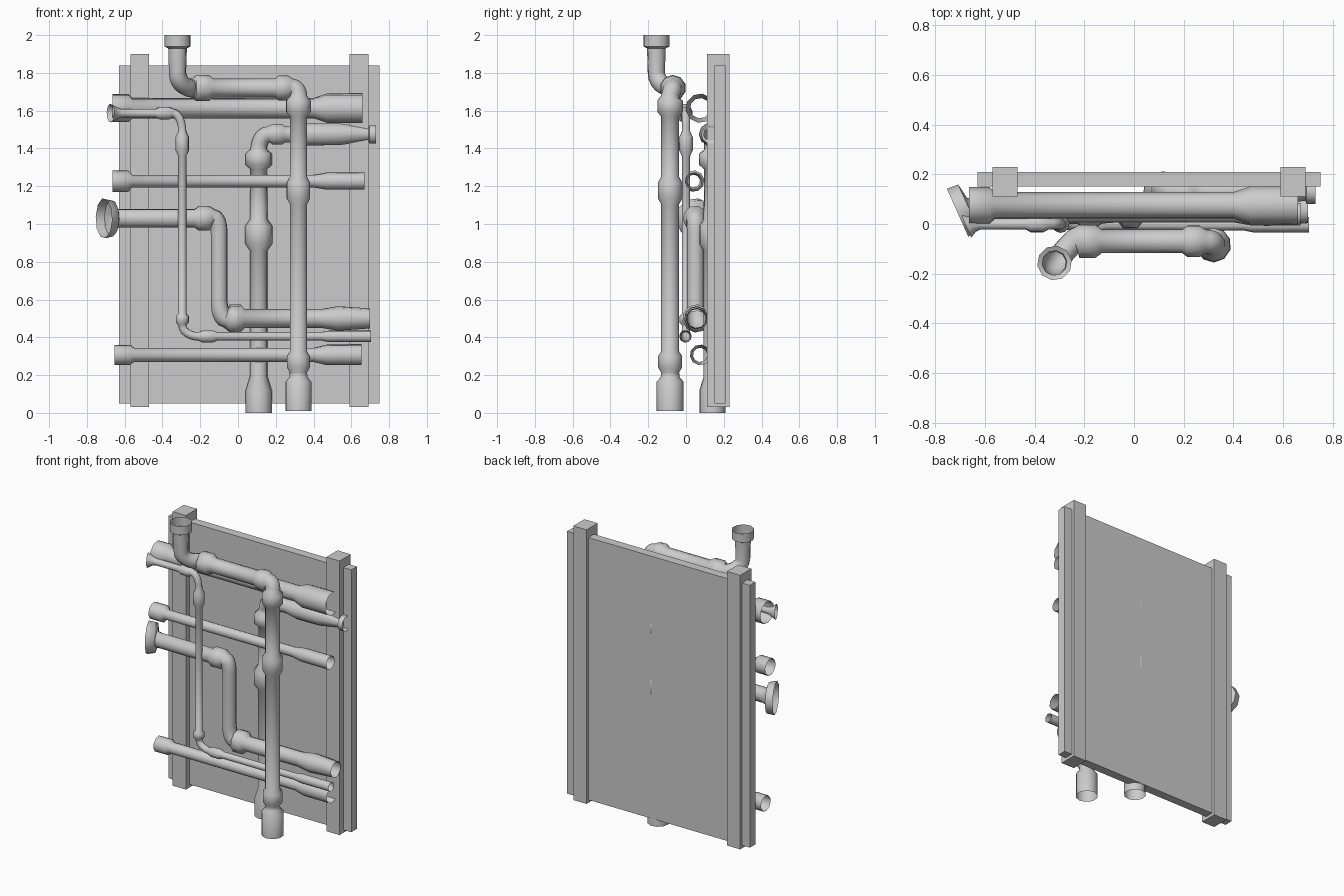
import bpy, bmesh, math
from mathutils import Vector

if "Cube" in bpy.data.objects:
    bpy.data.objects.remove(bpy.data.objects["Cube"])

SIDES = 10


def box(name, lo, hi):
    bm = bmesh.new()
    bmesh.ops.create_cube(bm, size=1)
    for v in bm.verts:
        v.co = [(a + b) / 2 + c * (b - a) for a, b, c in zip(lo, hi, v.co)]
    me = bpy.data.meshes.new(name)
    bm.to_mesh(me)
    bm.free()
    ob = bpy.data.objects.new(name, me)
    bpy.context.collection.objects.link(ob)


def sleeve(a, b, r, R):
    """Raised coupling between a and b on a pipe of radius r."""
    d = (b - a) * 0.22
    return [(a, r), (a + d, R), (b - d, R), (b, r)]


def run(axis, fixed, profile):
    """Straight run along an axis: (coordinate, radius) pairs at a fixed offset."""
    pts = []
    for c, r in profile:
        p = list(fixed)
        p.insert(axis, c)
        pts.append((Vector(p), r))
    return axis, pts


def pipe(name, runs, mouth=None):
    """Open tube through the runs, joined by rounded elbows; mouth tilts a flared inlet."""
    stations = []
    for axis, pts in runs:
        if stations:
            p0, r0 = stations[-1]
            p1, r1 = pts[0]
            corner = p0.copy()
            corner[prev_axis] = p1[prev_axis]
            c0, c1 = p0.lerp(corner, 0.55), p1.lerp(corner, 0.55)
            for i in range(1, 6):
                t = i / 6
                s = 1 - t
                stations.append((p0 * s**3 + c0 * 3*s*s*t + c1 * 3*s*t*t + p1 * t**3,
                                 r0 * s + r1 * t))
        stations += pts
        prev_axis = axis
    normals = [None] * len(stations)
    if mouth:
        tilt, rings = mouth
        stations = [(Vector(p), r) for p, r in rings] + stations
        normals = [Vector(tilt).normalized()] * len(rings) + normals
    bm = bmesh.new()
    last = len(stations) - 1
    side, old, prev = None, None, None
    for i, (p, r) in enumerate(stations):
        tan = normals[i] or ((stations[min(i + 1, last)][0] - p).normalized() +
                             (p - stations[max(i - 1, 0)][0]).normalized()).normalized()
        if side is None:
            side = tan.orthogonal().normalized()
        else:
            side = old.rotation_difference(tan) @ side
        old = tan
        up = tan.cross(side)
        ring = [bm.verts.new(p + r * (side * math.cos(a) + up * math.sin(a)))
                for a in (2 * math.pi * k / SIDES for k in range(SIDES))]
        if prev:
            for k in range(SIDES):
                n = (k + 1) % SIDES
                bm.faces.new((prev[k], prev[n], ring[n], ring[k]))
        prev = ring
    me = bpy.data.meshes.new(name)
    bm.to_mesh(me)
    bm.free()
    ob = bpy.data.objects.new(name, me)
    bpy.context.collection.objects.link(ob)
    bpy.ops.object.select_all(action='DESELECT')
    ob.select_set(True)
    bpy.context.view_layer.objects.active = ob
    bpy.ops.object.shade_smooth_by_angle(angle=math.radians(60))


# Backing board and its two posts
box("back_panel", (-0.63, 0.15, 0.05), (0.75, 0.21, 1.84))
for side_name, x in (("left", -0.52), ("right", 0.64)):
    box(side_name + "_post", (x - 0.05, 0.11, 0.03), (x + 0.05, 0.23, 1.90))

X, Y, Z = 0, 1, 2

# Straight cross pipes: name, y, z, radius, socket radius, end radius, right end x
for name, y, z, r, R0, R1, x0, x1 in (
        ("upper_cross_pipe", 0.075, 1.613, 0.054, 0.075, 0.078, -0.665, 0.66),
        ("middle_cross_pipe", 0.04, 1.227, 0.034, 0.057, 0.046, -0.665, 0.67),
        ("lower_cross_pipe", 0.075, 0.307, 0.038, 0.053, 0.055, -0.655, 0.655)):
    pipe(name, [run(X, (y, z), [(x0, R0), (x0 + 0.085, R0), (x0 + 0.105, r),
                                (0.40, r), (0.47, R1), (x1, R1)])])

# Front main: down from the top, across, then down to the ground
pipe("front_main_pipe", [
    run(Z, (-0.32, -0.157), [(2.0, 0.07), (1.94, 0.07), (1.93, 0.05), (1.80, 0.046)]),
    run(X, (-0.07, 1.72), sleeve(-0.245, -0.13, 0.05, 0.07)
        + sleeve(0.195, 0.285, 0.05, 0.066)),
    run(Z, (0.32, -0.084), sleeve(1.675, 1.57, 0.048, 0.068)
        + sleeve(1.25, 1.105, 0.048, 0.065) + sleeve(0.325, 0.215, 0.048, 0.063)
        + [(0.19, 0.05), (0.165, 0.071), (0.01, 0.071)])])

# Rear riser: half sunk into the board, turning right near the top
pipe("rear_riser_pipe", [
    run(Z, (0.11, 0.14), [(0.0, 0.07), (0.12, 0.07), (0.19, 0.048)]
        + sleeve(0.86, 1.025, 0.048, 0.073) + sleeve(1.29, 1.395, 0.044, 0.072)),
    run(X, (0.13, 1.475), sleeve(0.165, 0.25, 0.045, 0.058)
        + [(0.29, 0.047), (0.37, 0.062), (0.54, 0.06), (0.69, 0.036),
           (0.695, 0.05), (0.73, 0.05)])])

# Stepped pipe with the wide tilted funnel
pipe("stepped_pipe", [
    run(X, (0.05, 1.03), [(-0.63, 0.05)] + sleeve(-0.23, -0.13, 0.05, 0.067)),
    run(Z, (-0.10, 0.05), [(0.95, 0.045), (0.60, 0.045)]),
    run(X, (0.055, 0.50), sleeve(-0.065, 0.035, 0.05, 0.075)
        + [(0.44, 0.05), (0.53, 0.065), (0.70, 0.053)])],
    mouth=((0.9, 0.4, 0), [((-0.71, 0.045, 1.03), 0.107),
                           ((-0.668, 0.07, 1.03), 0.098), ((-0.65, 0.055, 1.03), 0.055)]))

# Thin pipe with a small tilted inlet
pipe("thin_pipe", [
    run(X, (0.0, 1.587), [(-0.62, 0.023)] + sleeve(-0.435, -0.345, 0.023, 0.034)),
    run(Z, (-0.295, 0.0), sleeve(1.49, 1.36, 0.022, 0.036)
        + sleeve(0.525, 0.465, 0.022, 0.035)),
    run(X, (-0.003, 0.405), sleeve(-0.21, -0.11, 0.023, 0.033)
        + [(0.44, 0.023), (0.48, 0.031), (0.705, 0.031)])],
    mouth=((0.9, 0.4, 0), [((-0.675, -0.01, 1.587), 0.05),
                           ((-0.65, 0.0, 1.587), 0.034), ((-0.635, 0.0, 1.587), 0.028)]))
